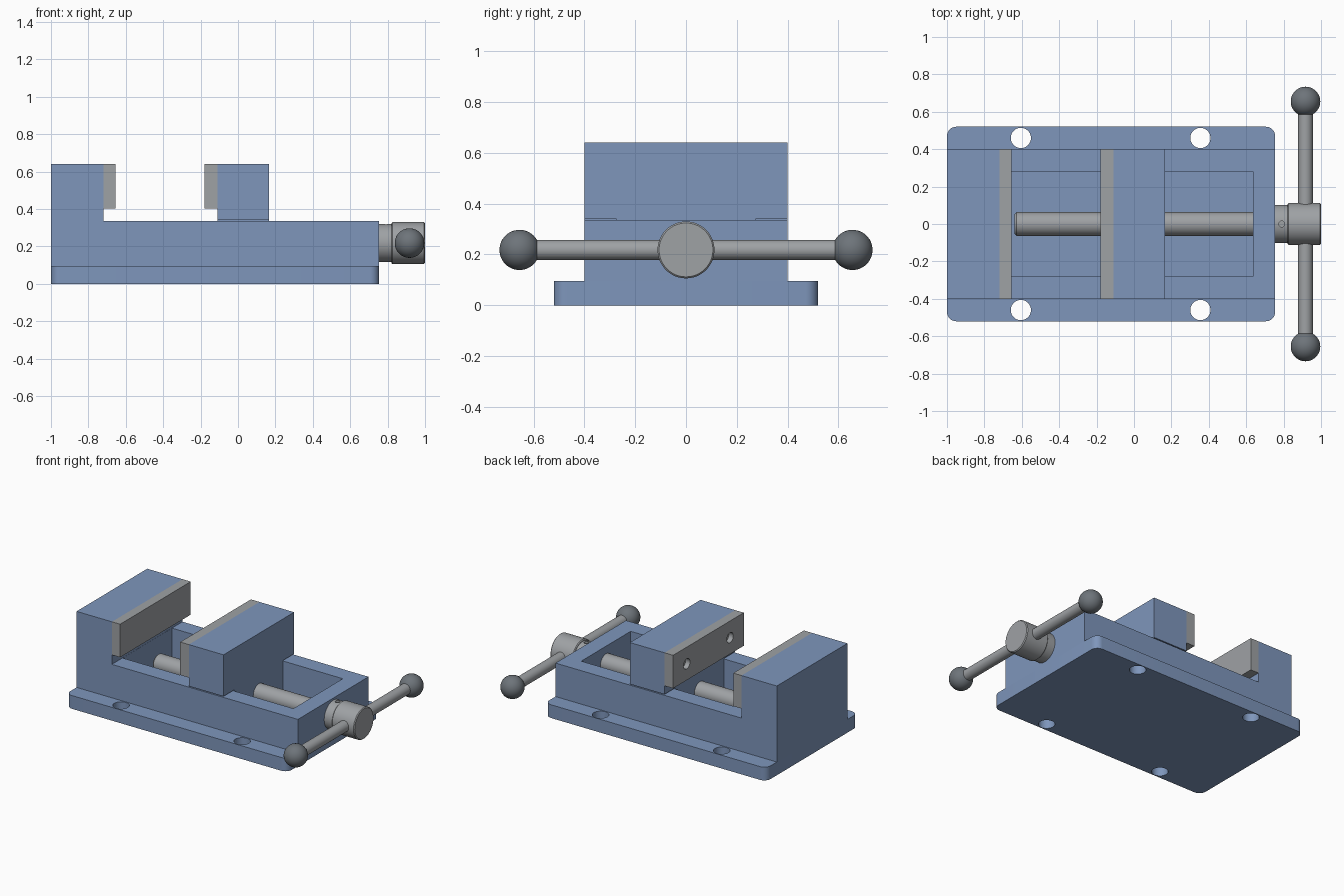
import bpy, bmesh, math
from mathutils import Matrix, Vector

if "Cube" in bpy.data.objects:
    bpy.data.objects.remove(bpy.data.objects["Cube"])


def material(name, rgb):
    m = bpy.data.materials.new(name)
    m.diffuse_color = (*rgb, 1)
    m.use_nodes = True
    m.node_tree.nodes["Principled BSDF"].inputs["Base Color"].default_value = m.diffuse_color
    return m


BLUE = material("blue paint", (0.21, 0.305, 0.50))
STEEL = material("steel", (0.345, 0.36, 0.375))
DARK = material("dark knob", (0.155, 0.175, 0.195))
AXIS_Z = 0.218
ROT = {"x": Matrix.Rotation(math.pi / 2, 4, "Y"),
       "y": Matrix.Rotation(-math.pi / 2, 4, "X"),
       "z": Matrix.Identity(4)}


def finish(name, bm, mat, smooth=False):
    bmesh.ops.recalc_face_normals(bm, faces=bm.faces[:])
    me = bpy.data.meshes.new(name)
    bm.to_mesh(me)
    bm.free()
    me.materials.append(mat)
    ob = bpy.data.objects.new(name, me)
    bpy.context.collection.objects.link(ob)
    if smooth:
        shade(ob)
    return ob


def activate(ob):
    bpy.ops.object.select_all(action="DESELECT")
    ob.select_set(True)
    bpy.context.view_layer.objects.active = ob


def shade(ob):
    activate(ob)
    bpy.ops.object.shade_smooth_by_angle(angle=math.radians(30))


def box(name, lo, hi, mat, corner=0):
    lo, hi = Vector(lo), Vector(hi)
    bm = bmesh.new()
    bmesh.ops.create_cube(bm, size=1)
    for v in bm.verts:
        v.co = (lo + hi) / 2 + v.co * (hi - lo)
    if corner:
        up = [e for e in bm.edges
              if abs(e.verts[0].co.z - e.verts[1].co.z) > 0.01]
        bmesh.ops.bevel(bm, geom=up, offset=corner, segments=8,
                        profile=0.5, affect="EDGES")
    return finish(name, bm, mat)


def cylinder(name, centre, r, length, axis, mat, chamfer=0, sides=48):
    bm = bmesh.new()
    bmesh.ops.create_cone(bm, cap_ends=True, segments=sides, radius1=r,
                          radius2=r, depth=length)
    if chamfer:
        rims = [e for e in bm.edges
                if abs(e.verts[0].co.z - e.verts[1].co.z) < 1e-5]
        bmesh.ops.bevel(bm, geom=rims, offset=chamfer, segments=1,
                        affect="EDGES")
    bm.transform(Matrix.Translation(centre) @ ROT[axis])
    return finish(name, bm, mat, sides > 6)


def prism(name, points, offset, mat):
    """Extrude a closed loop of 3D points along an offset."""
    bm = bmesh.new()
    face = bm.faces.new([bm.verts.new(p) for p in points])
    ext = bmesh.ops.extrude_face_region(bm, geom=[face])["geom"]
    bmesh.ops.translate(bm, vec=offset, verts=[
        g for g in ext if isinstance(g, bmesh.types.BMVert)])
    return finish(name, bm, mat)


def cut(ob, cutters):
    activate(ob)
    for c in cutters:
        mod = ob.modifiers.new("cut", "BOOLEAN")
        mod.operation = "DIFFERENCE"
        mod.solver = "EXACT"
        mod.object = c
        bpy.ops.object.modifier_apply(modifier=mod.name)
        bpy.data.objects.remove(c)
    shade(ob)


# Base flange with rounded corners and four mounting holes
base = box("base_plate", (-1, -0.52, 0), (0.755, 0.52, 0.095), BLUE, 0.05)
cut(base, [cylinder("hole_cutter", (x, y, 0.05), 0.054, 0.3, "z", BLUE)
           for x in (-0.605, 0.355) for y in (-0.46, 0.46)])

# Body with the fixed jaw, hollowed channel and bolt counterbores
side = [(-1, 0.095), (0.755, 0.095), (0.755, 0.335),
        (-0.72, 0.335), (-0.72, 0.64), (-1, 0.64)]
body = prism("body_and_fixed_jaw", [(x, -0.4, z) for x, z in side],
             (0, 0.8, 0), BLUE)
cut(body, [box("channel_cutter", (-0.719, -0.28, 0), (0.635, 0.28, 0.38), BLUE)]
    + [cylinder("bore_cutter", (0.755, y, AXIS_Z), 0.056, 0.12, "x", BLUE)
       for y in (-0.34, 0.34)])

# Sliding jaw with a tongue running in the channel
tee = [(-0.4, 0.64), (-0.4, 0.342), (-0.275, 0.342), (-0.275, 0.1),
       (0.275, 0.1), (0.275, 0.342), (0.4, 0.342), (0.4, 0.64)]
prism("sliding_jaw", [(-0.11, y, z) for y, z in tee], (0.275, 0, 0), BLUE)

# Steel jaw plates with screw recesses in the gripping faces
for name, x0, x1, grip in (("fixed_jaw_plate", -0.72, -0.655, -0.655),
                           ("sliding_jaw_plate", -0.178, -0.11, -0.178)):
    plate = box(name, (x0, -0.4, 0.403), (x1, 0.4, 0.64), STEEL)
    cut(plate, [cylinder("recess_cutter", (grip, y, 0.52), 0.036, 0.07,
                         "x", STEEL) for y in (-0.245, 0.245)])

# Socket bolts in the end wall
for label, y in (("front", -0.34), ("back", 0.34)):
    bolt = cylinder(label + "_bolt", (0.717, y, AXIS_Z), 0.046, 0.044, "x",
                    STEEL, 0.004)
    cut(bolt, [cylinder("hex_cutter", (0.739, y, AXIS_Z), 0.025, 0.05, "x",
                        STEEL, sides=6)])

# Lead screw, collar with pin hole, and handle head
cylinder("lead_screw", (0.055, 0, AXIS_Z), 0.063, 1.39, "x", STEEL, 0.012)
collar = cylinder("screw_collar", (0.7875, 0, AXIS_Z), 0.102, 0.065, "x", STEEL)
cut(collar, [cylinder("pin_cutter", (0.79, 0, AXIS_Z + 0.1), 0.016, 0.08, "z",
                      STEEL, sides=24)])
cylinder("handle_head", (0.91, 0, AXIS_Z), 0.112, 0.18, "x", STEEL, 0.006)

# Cross handle with ball ends
cylinder("handle_bar", (0.917, 0, AXIS_Z), 0.039, 1.24, "y", STEEL)
for label, y in (("front", -0.655), ("back", 0.655)):
    bm = bmesh.new()
    bmesh.ops.create_uvsphere(bm, u_segments=40, v_segments=24, radius=0.079)
    bm.transform(Matrix.Translation((0.917, y, AXIS_Z)) @ ROT["y"])
    finish(label + "_handle_ball", bm, DARK, True)
